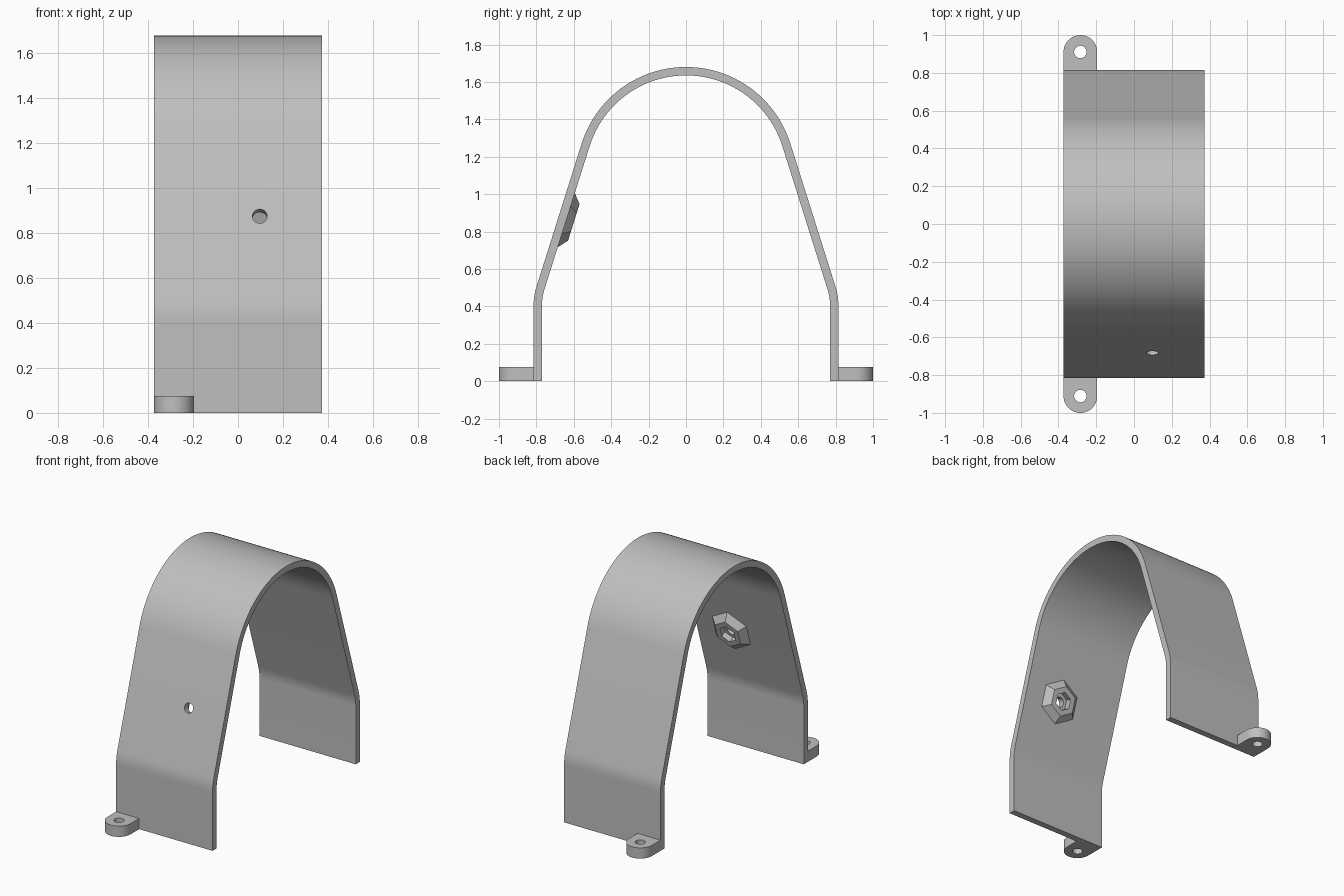
import bpy, bmesh
from math import sin, cos, pi, radians
from mathutils import Vector, Matrix

cube = bpy.data.objects.get("Cube")
if cube:
    bpy.data.objects.remove(cube, do_unlink=True)

HALF_W = 0.373      # half width of the strap
THICK = 0.045       # sheet thickness
LEAN = radians(17.5)
HOLE_R = 0.033

grey = bpy.data.materials.new("plain_grey")
grey.use_nodes = True
GREY = (0.52, 0.52, 0.52, 1)
grey.diffuse_color = GREY
grey.node_tree.nodes["Principled BSDF"].inputs["Base Color"].default_value = GREY


def make(name, bm):
    bmesh.ops.recalc_face_normals(bm, faces=bm.faces)
    mesh = bpy.data.meshes.new(name)
    bm.to_mesh(mesh)
    bm.free()
    mesh.materials.append(grey)
    obj = bpy.data.objects.new(name, mesh)
    bpy.context.collection.objects.link(obj)
    return obj


def activate(obj):
    bpy.ops.object.select_all(action='DESELECT')
    obj.select_set(True)
    bpy.context.view_layer.objects.active = obj


def drill(obj, centre, axis):
    """Cut a round hole through obj along axis."""
    bm = bmesh.new()
    rot = Vector(axis).to_track_quat('Z', 'Y').to_matrix().to_4x4()
    bmesh.ops.create_cone(bm, cap_ends=True, segments=32, radius1=HOLE_R, radius2=HOLE_R,
                          depth=0.25, matrix=Matrix.Translation(centre) @ rot)
    cutter = make("hole_cutter", bm)
    cutter.hide_render = True
    mod = obj.modifiers.new("hole", 'BOOLEAN')
    mod.object, mod.operation, mod.solver = cutter, 'DIFFERENCE', 'EXACT'
    activate(obj)
    bpy.ops.object.modifier_apply(modifier=mod.name)
    bpy.data.objects.remove(cutter, do_unlink=True)


def smooth(obj):
    activate(obj)
    bpy.ops.object.shade_smooth_by_angle(angle=radians(25))


# Strap: matching outer and inner outlines, joined by quads and swept across x
def arc(cy, cz, r, a0, a1, n):
    out = []
    for i in range(n + 1):
        a = a0 + (a1 - a0) * i / n
        out.append([(cy + q * cos(a), cz + q * sin(a)) for q in (r, r - THICK)])
    return out


half = [[(0.815, 0), (0.815 - THICK, 0)]]
half += arc(0.49, 0.406, 0.325, 0, LEAN, 6)
half += arc(0, 1.095, 0.585, LEAN, pi / 2, 24)
mirrored = [[(-y, z) for y, z in pair] for pair in reversed(half[:-1])]

bm = bmesh.new()
rows = [[bm.verts.new((x, y, z)) for y, z in pair for x in (-HALF_W, HALF_W)]
        for pair in half + mirrored]
ring = (0, 1, 3, 2)
for a, b in zip(rows, rows[1:]):
    for i, j in zip(ring, ring[1:] + ring[:1]):
        bm.faces.new((a[i], a[j], b[j], b[i]))
for end in (rows[0], rows[-1]):
    bm.faces.new([end[i] for i in ring])
strap = make("strap", bm)

# Screw hole square to the leaning front leg
hole = Vector((0.097, -0.683, 0.875))
inward = Vector((0, cos(LEAN), -sin(LEAN)))
upslope = Vector((0, sin(LEAN), cos(LEAN)))
drill(strap, hole, inward)
smooth(strap)

# Tapered hexagonal nut holder inside the front leg, with an open hexagonal pocket
bm = bmesh.new()
loops = []
for radius, height in ((0.152, 0), (0.102, 0.042), (0.062, 0.042), (0.062, 0)):
    base = hole + inward * (THICK + height)
    loops.append([bm.verts.new(base + upslope * radius * cos(k * pi / 3)
                               + Vector((radius * sin(k * pi / 3), 0, 0))) for k in range(6)])
for a, b in zip(loops, loops[1:] + loops[:1]):
    for k in range(6):
        m = (k + 1) % 6
        bm.faces.new((a[k], a[m], b[m], b[k]))
make("nut_holder", bm)

# Rounded mounting tabs at both feet
TAB_X, TAB_Y, TAB_R, TAB_H = -0.284, 0.911, 0.089, 0.075
for name, side in (("front_tab", -1), ("back_tab", 1)):
    bm = bmesh.new()
    outline = [(TAB_X + TAB_R, 0.79)]
    outline += [(TAB_X + TAB_R * cos(pi * i / 24), TAB_Y + TAB_R * sin(pi * i / 24))
                for i in range(25)]
    outline.append((TAB_X - TAB_R, 0.79))
    face = bm.faces.new([bm.verts.new((x, side * y, 0)) for x, y in outline])
    top = bmesh.ops.extrude_face_region(bm, geom=[face])["geom"]
    bmesh.ops.translate(bm, vec=(0, 0, TAB_H),
                        verts=[v for v in top if isinstance(v, bmesh.types.BMVert)])
    tab = make(name, bm)
    drill(tab, Vector((TAB_X, side * TAB_Y, TAB_H / 2)), (0, 0, 1))
    smooth(tab)
